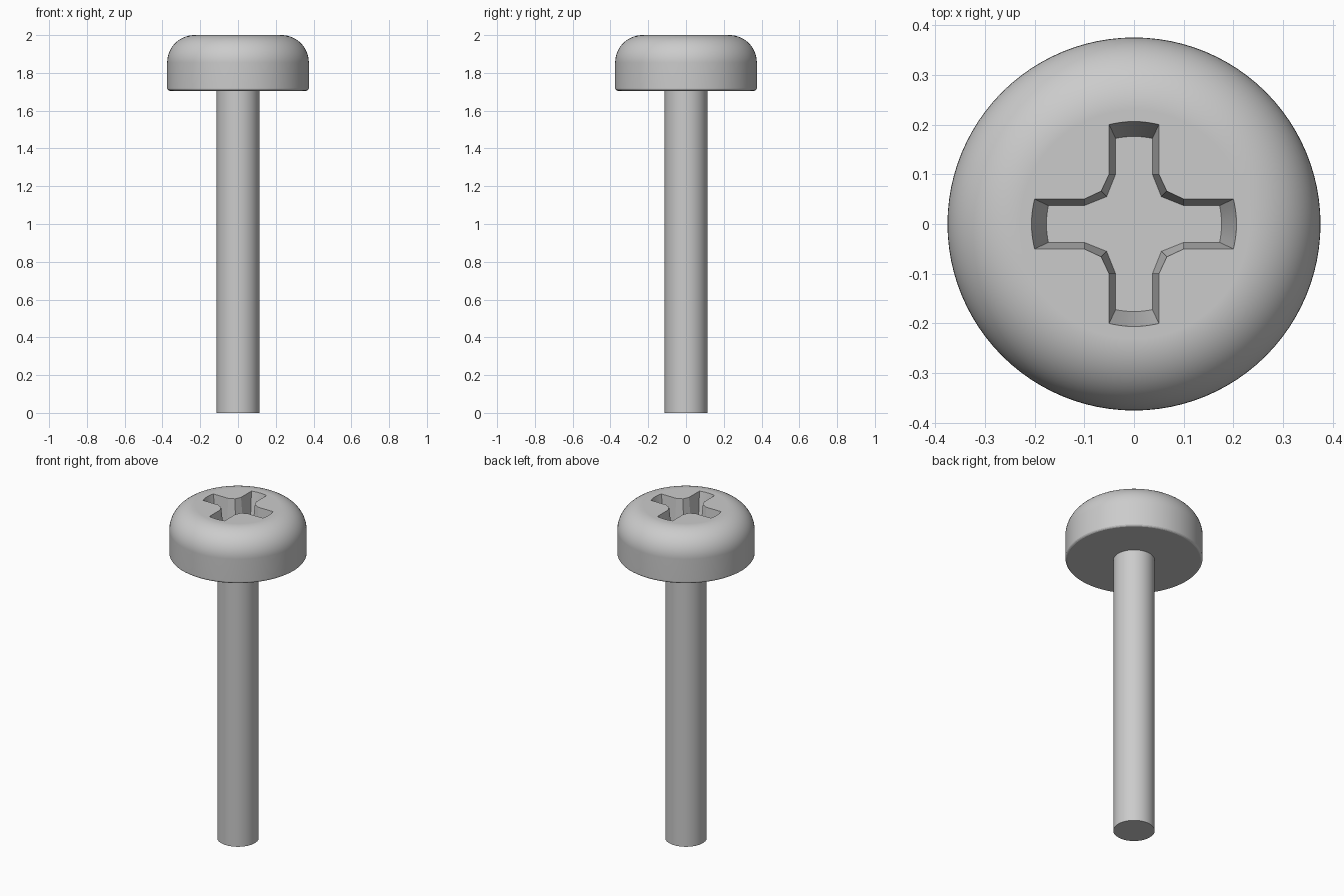
import bpy
import bmesh
from math import asin, cos, sin, pi, radians
from mathutils import Matrix, Vector

cube = bpy.data.objects.get("Cube")
if cube:
    bpy.data.objects.remove(cube)

steel = bpy.data.materials.new("grey steel")
steel.use_nodes = True
steel.diffuse_color = (0.6, 0.6, 0.6, 1)
steel.node_tree.nodes["Principled BSDF"].inputs["Base Color"].default_value = steel.diffuse_color


def loft(name, rings):
    """Closed solid skinned through rings of points, listed bottom to top."""
    bm = bmesh.new()
    loops = [[bm.verts.new(p) for p in ring] for ring in rings]
    n = len(loops[0])
    for low, high in zip(loops, loops[1:]):
        for i in range(n):
            j = (i + 1) % n
            bm.faces.new((low[i], low[j], high[j], high[i]))
    bm.faces.new(loops[0][::-1])
    bm.faces.new(loops[-1])
    mesh = bpy.data.meshes.new(name)
    bm.to_mesh(mesh)
    bm.free()
    mesh.materials.append(steel)
    obj = bpy.data.objects.new(name, mesh)
    bpy.context.collection.objects.link(obj)
    return obj


def circle(radius, z, n=96):
    return [(radius * cos(2 * pi * i / n), radius * sin(2 * pi * i / n), z) for i in range(n)]


def arc(r, z, size, start, end, steps):
    """Fillet profile points around the centre (r, z)."""
    angles = [radians(start + (end - start) * i / steps) for i in range(steps + 1)]
    return [(r + size * cos(a), z + size * sin(a)) for a in angles]


def cross(half_width, reach, corner, z):
    """Four-armed recess outline with rounded ends and chamfered inner corners."""
    spread = asin(half_width / reach)
    arm = [(0.10, -half_width)]
    arm += [(reach * cos(a), reach * sin(a)) for a in (spread * (i / 4 - 1) for i in range(9))]
    arm += [(0.10, half_width), (corner, corner)]
    return [Matrix.Rotation(k * pi / 2, 3, 'Z') @ Vector((x, y, z))
            for k in range(4) for x, y in arm]


def smooth(obj):
    bpy.ops.object.select_all(action='DESELECT')
    obj.select_set(True)
    bpy.context.view_layer.objects.active = obj
    bpy.ops.object.shade_smooth_by_angle(angle=radians(20))


# Shaft: plain cylinder reaching just inside the head
shaft = loft("shaft", [circle(0.113, 0), circle(0.113, 1.72)])

# Head: small fillet below, broad fillet above
profile = arc(0.36, 1.72, 0.015, -90, 0, 4) + arc(0.23, 1.855, 0.145, 0, 90, 14)
head = loft("head", [circle(r, z) for r, z in profile])

# Driver recess: tapered cross cut into the top of the head
cutter = loft("recess_cutter", [cross(0.037, 0.176, 0.055, 1.85),
                                cross(0.05, 0.206, 0.066, 2.0),
                                cross(0.05, 0.206, 0.066, 2.05)])
cutter.hide_render = True
cut = head.modifiers.new("recess", 'BOOLEAN')
cut.operation = 'DIFFERENCE'
cut.solver = 'EXACT'
cut.object = cutter
bpy.context.view_layer.objects.active = head
bpy.ops.object.modifier_apply(modifier=cut.name)
bpy.data.objects.remove(cutter)

# Smooth walls with crisp edges, and an evenly shaded flat top
for part in (shaft, head):
    smooth(part)
    normals = part.modifiers.new("normals", 'WEIGHTED_NORMAL')
    normals.keep_sharp = True
